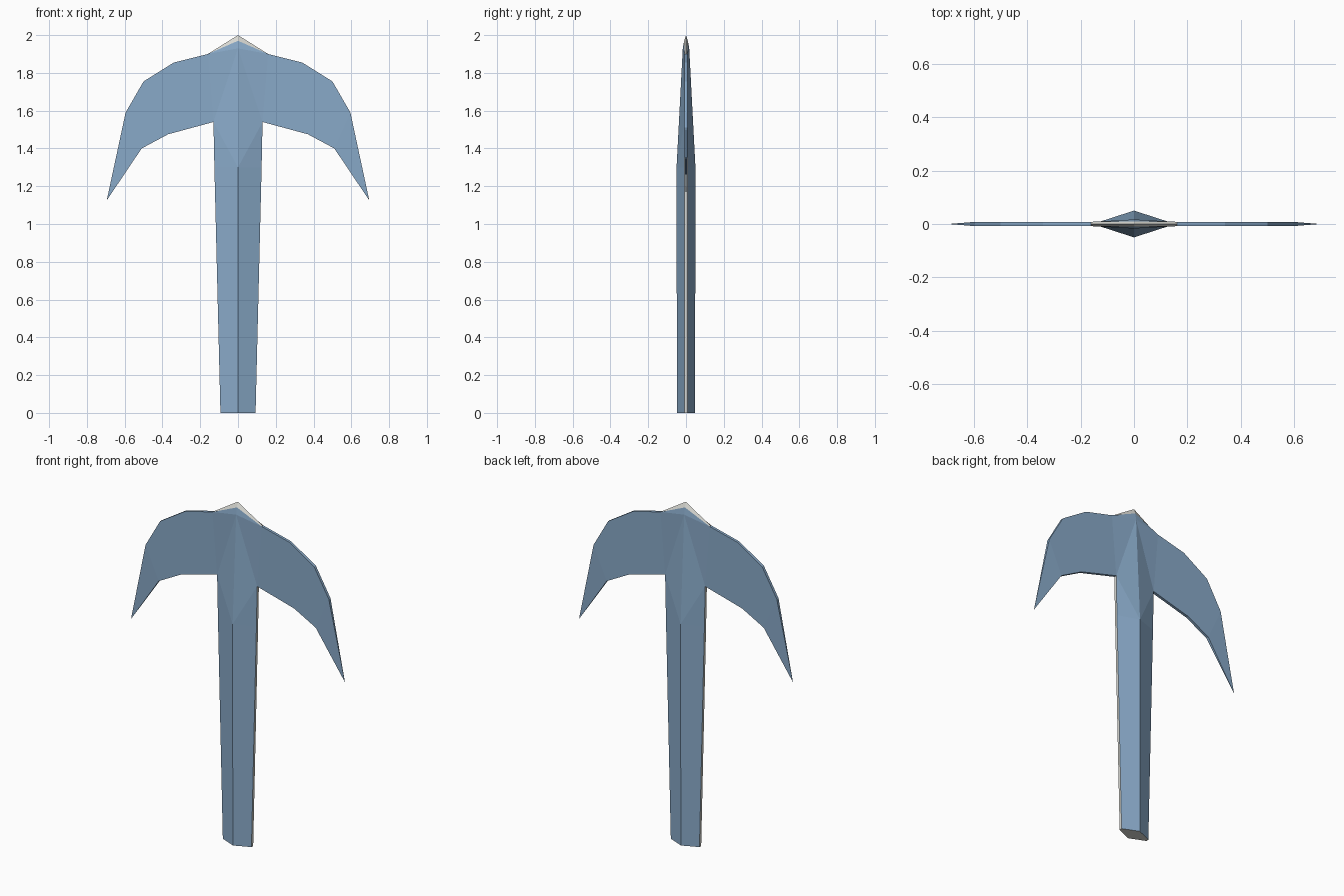
import bpy, bmesh

if "Cube" in bpy.data.objects:
    bpy.data.objects.remove(bpy.data.objects["Cube"])


def material(name, rgb):
    m = bpy.data.materials.new(name)
    m.diffuse_color = (*rgb, 1)
    m.use_nodes = True
    m.node_tree.nodes["Principled BSDF"].inputs["Base Color"].default_value = m.diffuse_color
    return m


blue = material("steel blue", (0.25, 0.40, 0.58))
grey = material("pale grey", (0.68, 0.68, 0.64))

T = 0.008  # half thickness of the thin rim
ridge = [(0, 0.048, 0), (0, 0.05, 1.3), (0, 0.017, 1.93), (0, 0.01, 1.97)]
# wing outline from the crown to the pointed tip, upper and lower edge
upper = [(0.16, 1.90), (0.34, 1.855), (0.50, 1.755), (0.595, 1.59)]
lower = [(0.13, 1.54), (0.37, 1.475), (0.51, 1.40), (0.51, 1.40)]
tip = (0.695, 1.125)
BLUE, GREY = 0, 1

bm = bmesh.new()


def face(points, mat=BLUE):
    pts = []
    for p in points:
        if p not in pts:
            pts.append(p)
    if len(pts) > 2:
        bm.faces.new([bm.verts.new(p) for p in pts]).material_index = mat


for sx in (1, -1):
    def rim(p, y):
        return (sx * p[0], y, p[1])

    for sy in (1, -1):
        r = [(0, sy * y, z) for _, y, z in ridge]
        up = [rim(p, sy * T) for p in upper]
        lo = [rim(p, sy * T) for p in lower]
        foot, shoulder = rim((0.093, 0), sy * T), rim((0.125, 1.3), sy * T)
        # sloping shaft and crown
        face([r[0], r[1], shoulder, foot])
        face([r[1], lo[0], shoulder])
        face([r[1], r[2], lo[0]])
        face([r[2], up[0], lo[0]])
        face([r[2], r[3], up[0]])
        # pale bevel at the top point
        face([r[3], (0, 0, 2.0), rim(upper[0], 0), up[0]], GREY)
        # flat wing
        for i in range(3):
            face([lo[i], up[i], up[i + 1], lo[i + 1]])
        face([lo[3], up[3], rim(tip, 0)])

    # narrow rim around the wing and shaft
    edge = upper + [tip] + lower[2::-1] + [(0.125, 1.3), (0.093, 0)]
    for k, (a, b) in enumerate(zip(edge, edge[1:])):
        ta = 0 if a == tip else T
        tb = 0 if b == tip else T
        face([rim(a, -ta), rim(b, -tb), rim(b, tb), rim(a, ta)],
             GREY if a[0] < 0.14 else BLUE)
    # end of the shaft
    face([(0, -0.048, 0), rim((0.093, 0), -T), rim((0.093, 0), T),
          (0, 0.048, 0)], GREY)

bmesh.ops.remove_doubles(bm, verts=bm.verts, dist=1e-4)
bmesh.ops.recalc_face_normals(bm, faces=bm.faces)
mesh = bpy.data.meshes.new("winged_blade")
bm.to_mesh(mesh)
bm.free()
mesh.materials.append(blue)
mesh.materials.append(grey)
obj = bpy.data.objects.new("winged_blade", mesh)
bpy.context.collection.objects.link(obj)
